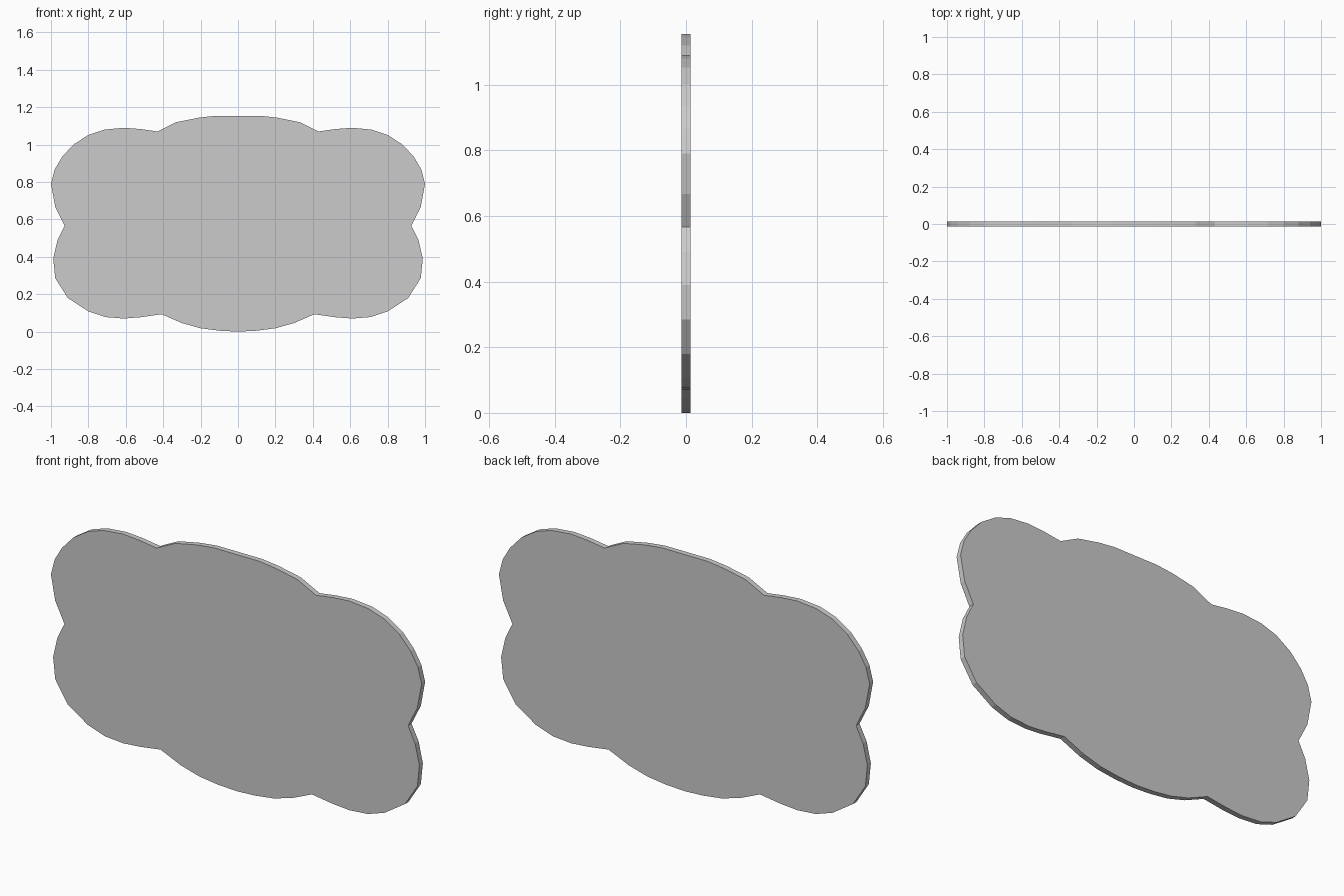
import bpy, bmesh

if "Cube" in bpy.data.objects:
    bpy.data.objects.remove(bpy.data.objects["Cube"])

# Right half of the scalloped outline (x, z), bottom centre to top centre
half = [
    (0, 0), (0.10, 0.005), (0.20, 0.018), (0.30, 0.046), (0.408, 0.093),   # bottom lobe
    (0.52, 0.077), (0.61, 0.07), (0.71, 0.078), (0.80, 0.108), (0.91, 0.18),
    (0.977, 0.285), (0.988, 0.39), (0.965, 0.49), (0.927, 0.567),          # lower side lobe
    (0.977, 0.667), (1.0, 0.79), (0.98, 0.867), (0.94, 0.935), (0.88, 1.0),
    (0.80, 1.052), (0.715, 1.08), (0.61, 1.09), (0.52, 1.083), (0.43, 1.07),  # upper side lobe
    (0.33, 1.12), (0.21, 1.144), (0.12, 1.154), (0, 1.154),                # top lobe
]
outline = half + [(-x, z) for x, z in reversed(half[1:-1])]
thickness = 0.027

# Plate: fill the outline and extrude it through its thickness
bm = bmesh.new()
face = bm.faces.new([bm.verts.new((x, -thickness / 2, z)) for x, z in outline])
ext = bmesh.ops.extrude_face_region(bm, geom=[face], use_keep_orig=True)
moved = [g for g in ext["geom"] if isinstance(g, bmesh.types.BMVert)]
bmesh.ops.translate(bm, verts=moved, vec=(0, thickness, 0))
bmesh.ops.recalc_face_normals(bm, faces=bm.faces)

mesh = bpy.data.meshes.new("scalloped_plate")
bm.to_mesh(mesh)
bm.free()
bpy.context.collection.objects.link(bpy.data.objects.new("scalloped_plate", mesh))
